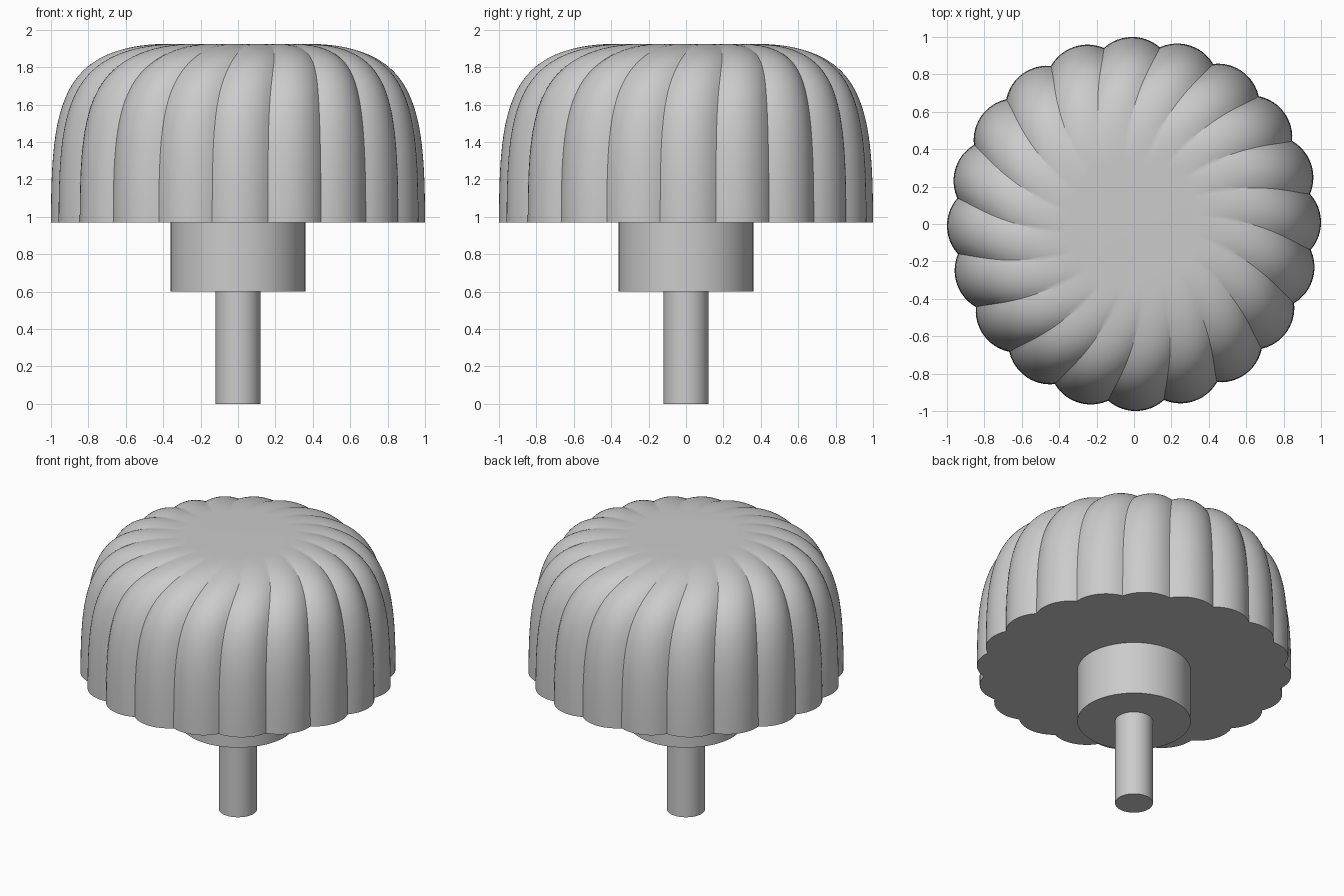
import bpy, bmesh
from math import sin, cos, pi, radians, sqrt
from mathutils import Vector

cube = bpy.data.objects.get("Cube")
if cube:
    bpy.data.objects.remove(cube, do_unlink=True)

grey = bpy.data.materials.new("plain grey")
grey.use_nodes = True
grey.diffuse_color = (0.6, 0.6, 0.6, 1)
grey.node_tree.nodes["Principled BSDF"].inputs["Base Color"].default_value = (0.6, 0.6, 0.6, 1)


def finish(obj):
    obj.data.materials.append(grey)
    bpy.ops.object.select_all(action="DESELECT")
    obj.select_set(True)
    bpy.context.view_layer.objects.active = obj
    bpy.ops.object.shade_smooth_by_angle(angle=radians(25))


def cylinder(name, radius, low, high):
    bpy.ops.mesh.primitive_cylinder_add(vertices=96, radius=radius, depth=high - low,
                                        location=(0, 0, (low + high) / 2))
    obj = bpy.context.object
    obj.name = name
    finish(obj)


# Fluted knob: a dome profile swept around, its lobes twisting towards the top
LOBES, SEGS, ROWS = 20, 12, 40
CENTRE = 0.775                      # distance of each lobe's arc centre from the axis
TWIST = radians(15)
PROFILE = [Vector(p) for p in ((1, 0.97), (1, 1.6), (0.95, 1.925), (0.36, 1.925))]


def profile(t):
    a, b, c, d = PROFILE
    u = 1 - t
    point = a * u**3 + b * 3 * u * u * t + c * 3 * u * t * t + d * t**3
    tangent = (b - a) * u * u + (c - b) * 2 * u * t + (d - c) * t * t
    return point, Vector((tangent.y, -tangent.x)).normalized()


def lobe_depth(angle):
    reach = CENTRE * cos(angle) + sqrt((1 - CENTRE)**2 - (CENTRE * sin(angle))**2)
    return 1 - reach


bm = bmesh.new()
rings = []
count = LOBES * SEGS
for row in range(ROWS + 1):
    t = row / ROWS
    point, normal = profile(t)
    ring = []
    for i in range(count):
        local = ((i % SEGS) / SEGS - 0.5) * 2 * pi / LOBES
        p = point - normal * lobe_depth(local) * point.x * (1 - t**4)
        a = (i / SEGS - 0.5) * 2 * pi / LOBES + radians(0.7) + TWIST * t**3
        ring.append(bm.verts.new((p.x * cos(a), p.x * sin(a), p.y)))
    rings.append(ring)
for low, high in zip(rings, rings[1:]):
    for i in range(count):
        j = (i + 1) % count
        bm.faces.new((low[i], low[j], high[j], high[i]))
bm.faces.new(rings[0][::-1])
bm.faces.new(rings[-1])
mesh = bpy.data.meshes.new("fluted_knob")
bm.to_mesh(mesh)
bm.free()
knob = bpy.data.objects.new("fluted_knob", mesh)
bpy.context.collection.objects.link(knob)
finish(knob)

# Collar and stem below the knob
cylinder("collar", 0.36, 0.6, 0.98)
cylinder("stem", 0.12, 0, 0.61)
